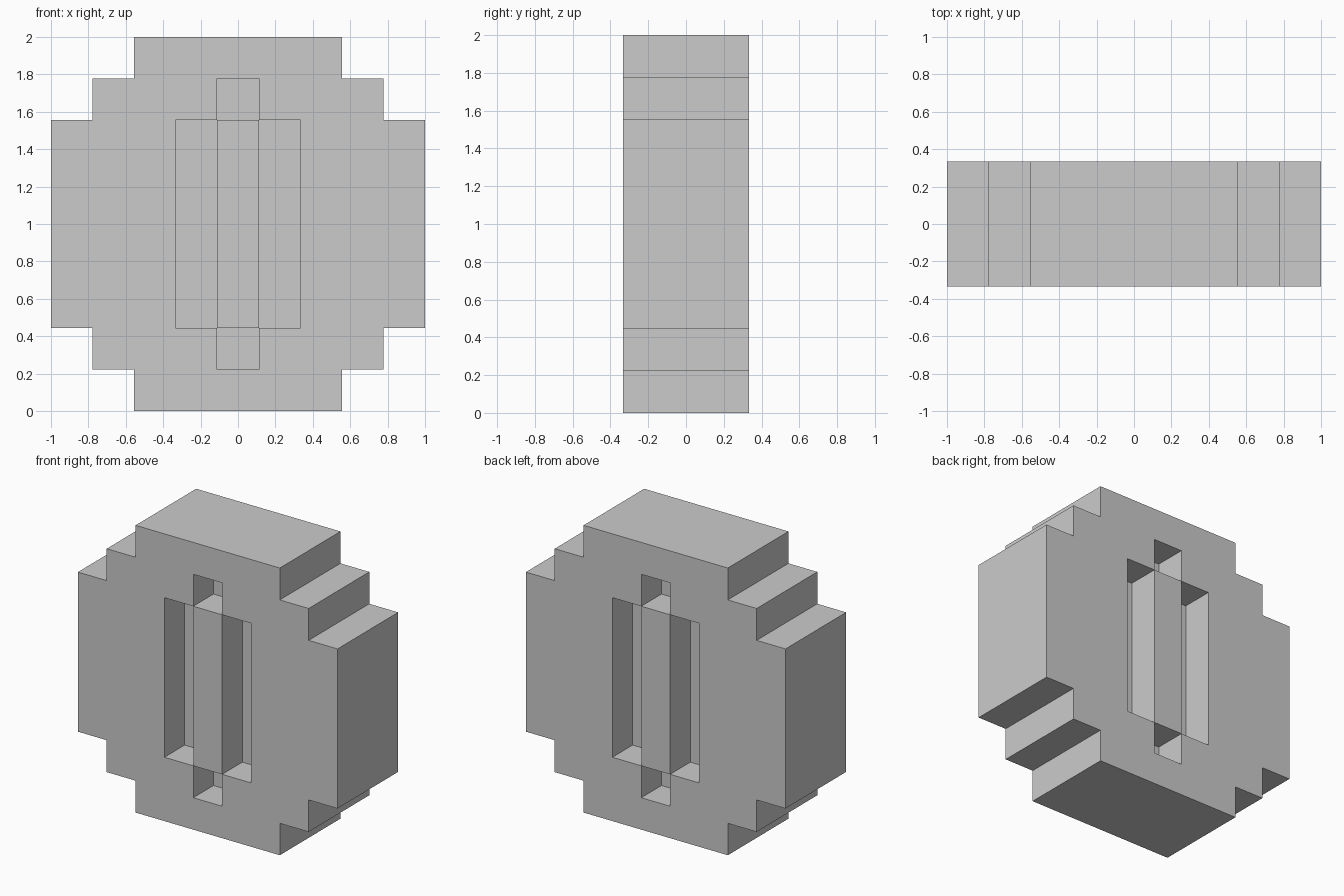
import bpy
import bmesh

if "Cube" in bpy.data.objects:
    bpy.data.objects.remove(bpy.data.objects["Cube"])

U = 2 / 9  # one pixel step of the blocky coin


def prism(name, quarter, y0, y1):
    """Mirror a quarter outline into a full one and extrude it from y0 to y1 (in steps)."""
    half = quarter + [(-x, z) for x, z in reversed(quarter)]
    outline = half + [(-x, -z) for x, z in half]
    bm = bmesh.new()
    face = bm.faces.new([bm.verts.new((x * U, y0 * U, z * U + 1)) for x, z in outline])
    new = bmesh.ops.extrude_face_region(bm, geom=[face])["geom"]
    verts = [g for g in new if isinstance(g, bmesh.types.BMVert)]
    bmesh.ops.translate(bm, verts=verts, vec=(0, (y1 - y0) * U, 0))
    bmesh.ops.recalc_face_normals(bm, faces=bm.faces)
    mesh = bpy.data.meshes.new(name)
    bm.to_mesh(mesh)
    bm.free()
    obj = bpy.data.objects.new(name, mesh)
    bpy.context.collection.objects.link(obj)
    return obj


# Stepped round coin body
body = prism("coin_body",
             [(4.5, 2.5), (3.5, 2.5), (3.5, 3.5), (2.5, 3.5), (2.5, 4.5)], -1.5, 1.5)

# Cross-shaped recess, one step deep, on front and back
for side in (-1, 1):
    cutter = prism("recess_cutter", [(1.5, 2.5), (0.5, 2.5), (0.5, 3.5)],
                   0.5 * side, 2.5 * side)
    cutter.hide_render = True
    mod = body.modifiers.new("recess", 'BOOLEAN')
    mod.operation = 'DIFFERENCE'
    mod.solver = 'EXACT'
    mod.object = cutter
    bpy.context.view_layer.objects.active = body
    bpy.ops.object.modifier_apply(modifier=mod.name)
    bpy.data.objects.remove(cutter)

# Raised centre bar, flush with both coin faces
prism("centre_bar", [(0.5, 2.5)], -1.5, 1.5)
